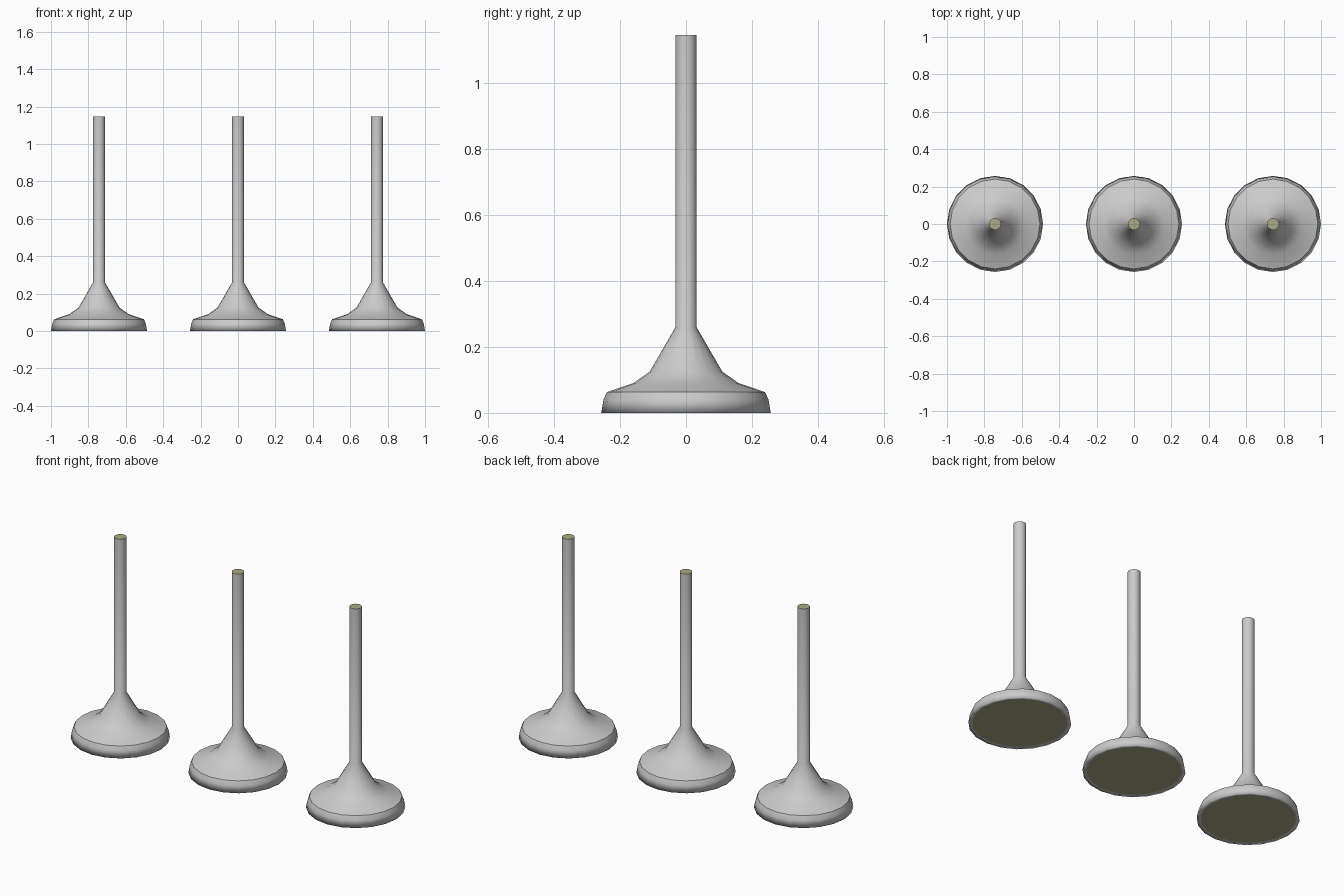
import bpy, bmesh
from math import cos, sin, pi

if "Cube" in bpy.data.objects:
    bpy.data.objects.remove(bpy.data.objects["Cube"])

SIDES = 20
SPACING = 0.743

# (radius, height) from the underside disc, round the rim and up the stem
PROFILE = [(0.238, 0.004), (0.257, 0.0), (0.250, 0.040), (0.240, 0.063),
           (0.160, 0.090), (0.110, 0.125), (0.032, 0.260), (0.032, 1.146)]
SHARP_RINGS = (0, 3, 7)

# Olive end faces
olive = bpy.data.materials.new("olive_end")
olive.diffuse_color = (0.40, 0.40, 0.24, 1)
olive.use_nodes = True
olive.node_tree.nodes["Principled BSDF"].inputs["Base Color"].default_value = olive.diffuse_color
grey = bpy.data.materials.new("grey_metal")
grey.diffuse_color = (0.8, 0.8, 0.8, 1)
grey.use_nodes = True
grey.node_tree.nodes["Principled BSDF"].inputs["Base Color"].default_value = grey.diffuse_color


def valve_mesh():
    bm = bmesh.new()
    rings = [[bm.verts.new((r * cos(2 * pi * i / SIDES), r * sin(2 * pi * i / SIDES), z))
              for i in range(SIDES)] for r, z in PROFILE]
    # Turned body
    for low, high in zip(rings, rings[1:]):
        for i in range(SIDES):
            j = (i + 1) % SIDES
            bm.faces.new((low[i], low[j], high[j], high[i])).smooth = True
    # Flat ends
    bm.faces.new(rings[0][::-1]).material_index = 1
    bm.faces.new(rings[-1]).material_index = 1
    # Crisp rim and end edges
    for k in SHARP_RINGS:
        for i in range(SIDES):
            bm.edges.get((rings[k][i], rings[k][(i + 1) % SIDES])).smooth = False
    mesh = bpy.data.meshes.new("valve")
    bm.to_mesh(mesh)
    bm.free()
    mesh.materials.append(grey)
    mesh.materials.append(olive)
    return mesh


# Row of three identical valves
mesh = valve_mesh()
for name, x in (("valve_left", -SPACING), ("valve_middle", 0), ("valve_right", SPACING)):
    valve = bpy.data.objects.new(name, mesh)
    valve.location.x = x
    bpy.context.collection.objects.link(valve)
